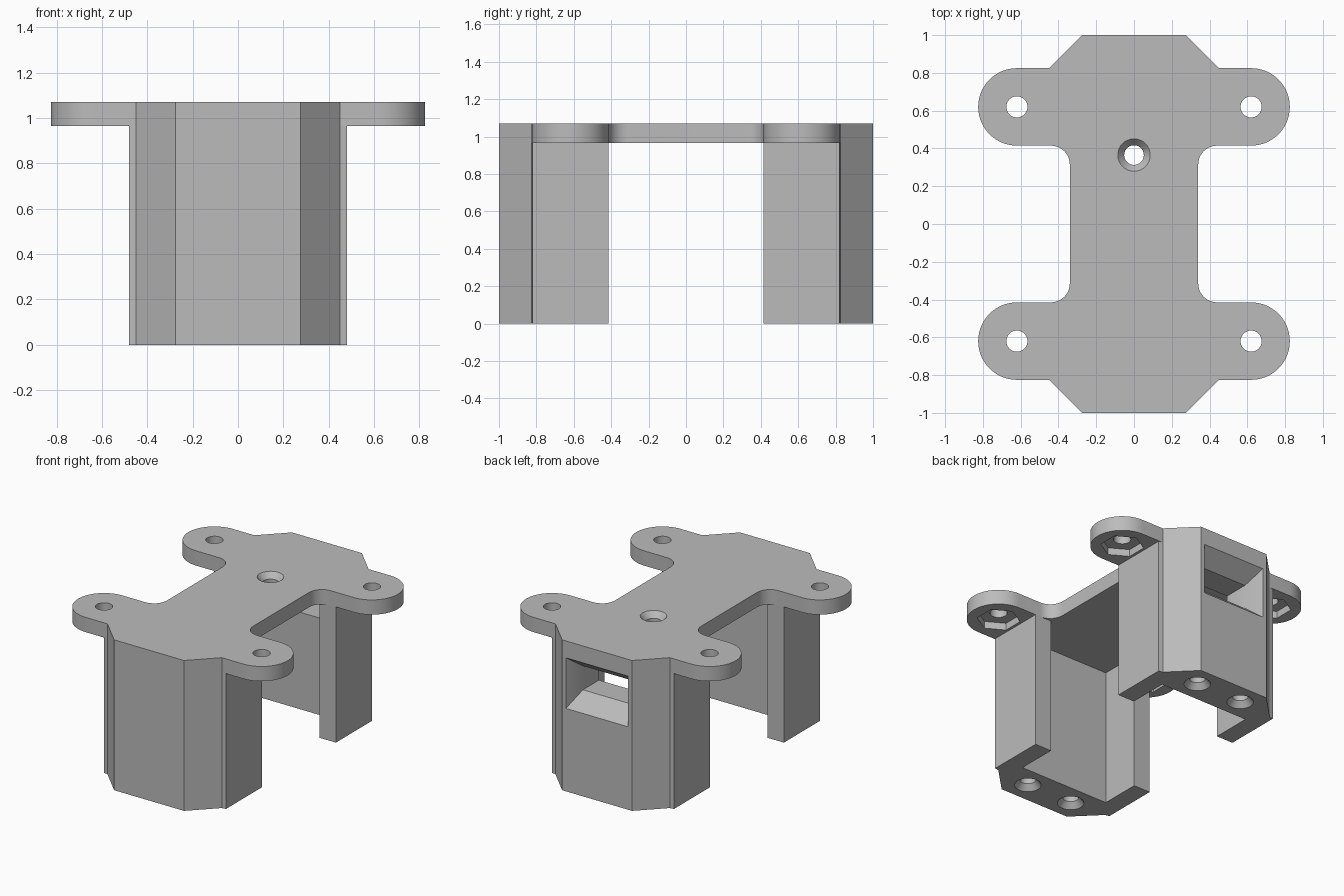
import bpy
import bmesh
from math import cos, sin, pi, radians

if "Cube" in bpy.data.objects:
    bpy.data.objects.remove(bpy.data.objects["Cube"])

TOP, UNDER = 1.07, 0.965      # faces of the mounting plate
LOBE, LOBE_R = 0.62, 0.205    # ear centre and radius
NECK, FILLET = 0.34, 0.10

grey = bpy.data.materials.new("plain grey")
grey.use_nodes = True
grey.diffuse_color = (0.5, 0.5, 0.5, 1)
grey.node_tree.nodes["Principled BSDF"].inputs["Base Color"].default_value = (0.5, 0.5, 0.5, 1)


def loft(name, rings):
    """Solid through stacked rings of equal length, capped at both ends."""
    bm = bmesh.new()
    loops = [[bm.verts.new(p) for p in ring] for ring in rings]
    n = len(loops[0])
    for a, b in zip(loops, loops[1:]):
        for i in range(n):
            j = (i + 1) % n
            bm.faces.new((a[i], a[j], b[j], b[i]))
    bm.faces.new(loops[0])
    bm.faces.new(loops[-1])
    bmesh.ops.recalc_face_normals(bm, faces=bm.faces)
    mesh = bpy.data.meshes.new(name)
    bm.to_mesh(mesh)
    bm.free()
    mesh.materials.append(grey)
    obj = bpy.data.objects.new(name, mesh)
    bpy.context.collection.objects.link(obj)
    return obj


def prism(name, outline, z0, z1):
    return loft(name, [[(x, y, z) for x, y in outline] for z in (z0, z1)])


def arc(cx, cy, r, start, end, steps):
    angles = [radians(start + (end - start) * i / steps) for i in range(steps + 1)]
    return [(cx + r * cos(a), cy + r * sin(a)) for a in angles]


def turned(name, x, y, profile, sides=32):
    """Round or polygonal cutter from (radius, z) pairs."""
    return loft(name, [[(x + r * cos(2 * pi * i / sides + pi / 2),
                         y + r * sin(2 * pi * i / sides + pi / 2), z)
                        for i in range(sides)] for r, z in profile])


def cut(obj, cutters):
    for c in cutters:
        c.hide_render = True
        mod = obj.modifiers.new("cut", "BOOLEAN")
        mod.operation = "DIFFERENCE"
        mod.solver = "EXACT"
        mod.object = c
    graph = bpy.context.evaluated_depsgraph_get()
    result = bpy.data.meshes.new_from_object(obj.evaluated_get(graph))
    obj.modifiers.clear()
    obj.data = result
    for c in cutters:
        bpy.data.objects.remove(c)


def smooth(obj):
    bpy.ops.object.select_all(action="DESELECT")
    obj.select_set(True)
    bpy.context.view_layer.objects.active = obj
    bpy.ops.object.shade_smooth_by_angle(angle=radians(25))


# Mounting plate: one quarter outline, mirrored four ways
inner_y = LOBE - LOBE_R
quarter = arc(NECK + FILLET, inner_y - FILLET, FILLET, 180, 90, 10)
quarter += arc(LOBE, LOBE, LOBE_R, -90, 90, 28)
quarter += [(0.45, LOBE + LOBE_R), (0.275, 1.0)]
half = quarter + [(-x, y) for x, y in reversed(quarter)]
outline = half + [(x, -y) for x, y in reversed(half)]
plate = prism("mounting_plate", outline, UNDER, TOP)

# Ear holes with hexagonal nut pockets below, and the countersunk centre hole
cutters = []
for sx in (-1, 1):
    for sy in (-1, 1):
        x, y = sx * LOBE, sy * LOBE
        cutters.append(turned("ear_hole", x, y, [(0.056, 0.9), (0.056, 1.2)]))
        cutters.append(turned("nut_pocket", x, y, [(0.14, 0.9), (0.14, UNDER + 0.05)], 6))
cutters.append(turned("centre_hole", 0, 0.365,
                      [(0.052, 0.9), (0.052, TOP - 0.04), (0.086, TOP), (0.086, 1.2)]))
cut(plate, cutters)
smooth(plate)

# Channel-shaped legs, open towards the middle
side = [(0.35, 0.70), (0.35, inner_y), (0.48, inner_y), (0.48, 0.82), (0.45, 0.825), (0.275, 1.0)]
profile = side + [(-x, y) for x, y in reversed(side)]


def rectangle(y, half_w, z0, z1):
    return [(-half_w, y, z0), (half_w, y, z0), (half_w, y, z1), (-half_w, y, z1)]


for name, s in (("front_leg", -1), ("back_leg", 1)):
    leg = prism(name, [(x, s * y) for x, y in profile], 0, UNDER)
    # Countersunk screw holes in the foot
    cutters = [turned("screw_hole", sx * 0.18, s * 0.85,
                      [(0.086, -0.1), (0.086, 0), (0.052, 0.04), (0.052, 0.3)])
               for sx in (-1, 1)]
    # Tapered window through the back wall
    if s > 0:
        cutters.append(loft("window", [rectangle(1.05, 0.245, 0.59, 0.95),
                                       rectangle(1.0, 0.245, 0.59, 0.95),
                                       rectangle(0.88, 0.195, 0.69, 0.86),
                                       rectangle(0.6, 0.195, 0.69, 0.86)]))
    cut(leg, cutters)
    smooth(leg)
